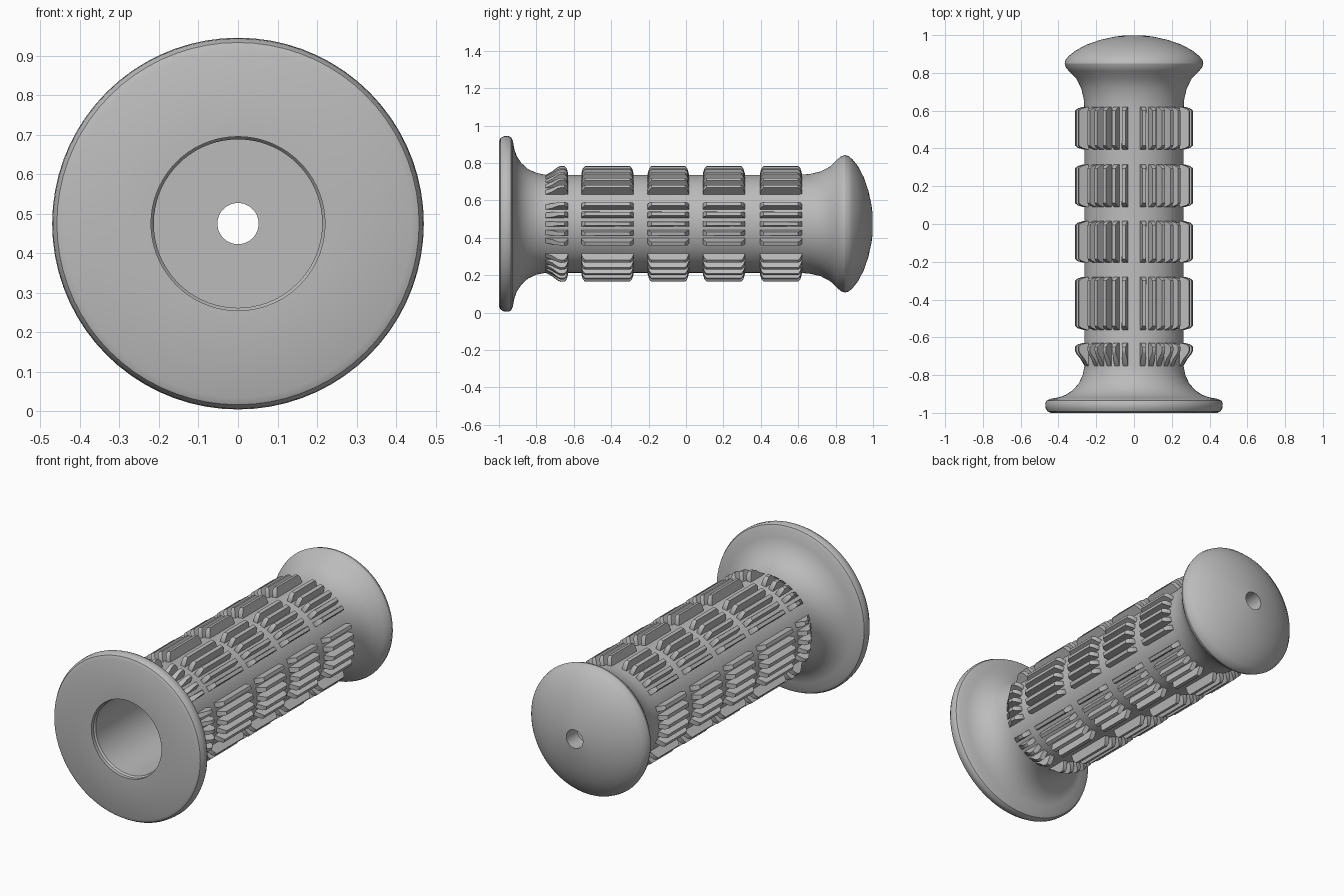
import bpy, bmesh, math
from mathutils import Matrix, Vector

if "Cube" in bpy.data.objects:
    bpy.data.objects.remove(bpy.data.objects["Cube"])

CZ = 0.475          # height of the grip axis
SEGS = 72

rubber = bpy.data.materials.new("grey rubber")
rubber.diffuse_color = (0.5, 0.5, 0.5, 1)
rubber.use_nodes = True
rubber.node_tree.nodes["Principled BSDF"].inputs["Base Color"].default_value = rubber.diffuse_color


def finish(bm, name):
    bmesh.ops.recalc_face_normals(bm, faces=bm.faces)
    me = bpy.data.meshes.new(name)
    bm.to_mesh(me)
    bm.free()
    ob = bpy.data.objects.new(name, me)
    bpy.context.collection.objects.link(ob)
    me.materials.append(rubber)
    ob.location.z = CZ
    bpy.ops.object.select_all(action='DESELECT')
    ob.select_set(True)
    bpy.context.view_layer.objects.active = ob
    bpy.ops.object.shade_smooth_by_angle(angle=math.radians(30))
    return ob


def lathe(name, profile):
    """Revolve a closed (y, radius) profile about the y axis."""
    bm = bmesh.new()
    rings = []
    for i in range(SEGS):
        a = 2 * math.pi * i / SEGS
        rings.append([bm.verts.new((r * math.cos(a), y, r * math.sin(a))) for y, r in profile])
    n = len(profile)
    for i in range(SEGS):
        p, q = rings[i], rings[(i + 1) % SEGS]
        for j in range(n):
            k = (j + 1) % n
            bm.faces.new((p[j], p[k], q[k], q[j]))
    return finish(bm, name)


def ribs(name, profile, width=0.027):
    """Ring of ribs every 10 degrees, leaving six wider gaps."""
    bm = bmesh.new()
    for k in range(36):
        if k % 6 == 3:
            continue
        rot = Matrix.Rotation(math.radians(10 * k), 4, 'Y')
        a, b = [[bm.verts.new(rot @ Vector((r, y, s * (width / 2 - (0.004 if r > 0.3 else 0)))))
                 for y, r in profile] for s in (-1, 1)]
        n = len(profile)
        bm.faces.new(a)
        bm.faces.new(b[::-1])
        for j in range(n):
            m = (j + 1) % n
            bm.faces.new((a[j], b[j], b[m], a[m]))
    return finish(bm, name)


# sleeve with inner flange, flared neck, domed end and hollow bore
lathe("grip_sleeve", [
    (-1.0, 0.22), (-1.0, 0.44), (-0.992, 0.458), (-0.975, 0.468), (-0.95, 0.47),
    (-0.935, 0.463), (-0.926, 0.445), (-0.918, 0.40), (-0.905, 0.362), (-0.88, 0.325),
    (-0.845, 0.293), (-0.80, 0.272), (-0.75, 0.262), (0.60, 0.262), (0.66, 0.266),
    (0.72, 0.28), (0.77, 0.306), (0.81, 0.345), (0.83, 0.361), (0.85, 0.367),
    (0.87, 0.362), (0.89, 0.345), (0.92, 0.307), (0.95, 0.25), (0.975, 0.178),
    (0.992, 0.10), (0.998, 0.052), (0.90, 0.052), (0.90, 0.213), (-0.97, 0.213), (-0.98, 0.22)])

# straight rib rows
for i, (y0, y1) in enumerate([(-0.56, -0.28), (-0.205, 0.015), (0.09, 0.315), (0.395, 0.62)]):
    ribs(f"rib_row_{i + 1}", [
        (y0, 0.25), (y0, 0.27), (y0 + 0.008, 0.298), (y0 + 0.02, 0.312),
        (y1 - 0.02, 0.312), (y1 - 0.008, 0.298), (y1, 0.27), (y1, 0.25)])

# flared thumb ribs beside the flange
ribs("thumb_ribs", [(-0.76, 0.25), (-0.75, 0.263), (-0.715, 0.283), (-0.685, 0.307), (-0.67, 0.313),
                    (-0.65, 0.312), (-0.637, 0.298), (-0.63, 0.27), (-0.63, 0.25)])
